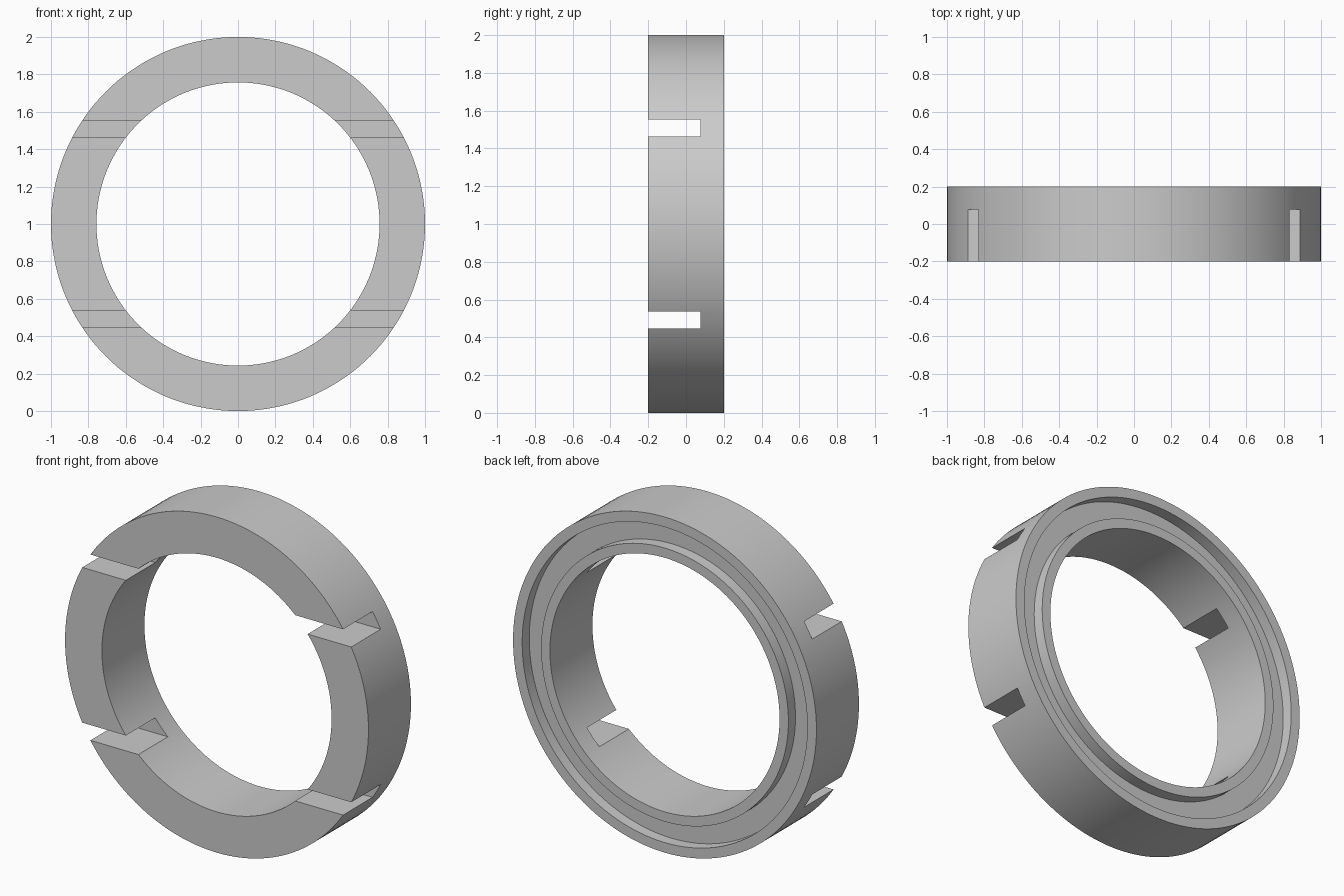
import bpy, bmesh, math
from mathutils import Matrix, Vector

if "Cube" in bpy.data.objects:
    bpy.data.objects.remove(bpy.data.objects["Cube"], do_unlink=True)

OUTER, INNER = 1.0, 0.757
FRONT, BACK = -0.2, 0.2
GROOVE_OUT, GROOVE_IN, FLOOR = 0.94, 0.815, 0.133
SLOT_Z, SLOT_H, SLOT_END = 0.508, 0.091, 0.077
STEPS = 144

grey = bpy.data.materials.new("plain grey")
grey.use_nodes = True
grey.diffuse_color = (0.6, 0.6, 0.6, 1)
grey.node_tree.nodes["Principled BSDF"].inputs["Base Color"].default_value = (0.6, 0.6, 0.6, 1)


def add_object(name, bm):
    bmesh.ops.recalc_face_normals(bm, faces=bm.faces)
    mesh = bpy.data.meshes.new(name)
    bm.to_mesh(mesh)
    bm.free()
    mesh.materials.append(grey)
    obj = bpy.data.objects.new(name, mesh)
    bpy.context.collection.objects.link(obj)
    return obj


# Ring body: cross-section (radius, depth) with a groove in the back, turned about y
section = [(INNER, FRONT), (OUTER, FRONT), (OUTER, BACK), (GROOVE_OUT, BACK),
           (GROOVE_OUT, FLOOR), (GROOVE_IN, FLOOR), (GROOVE_IN, BACK), (INNER, BACK)]
bm = bmesh.new()
verts = [bm.verts.new((r, y, 1)) for r, y in section]
edges = [bm.edges.new((v, verts[i - 1])) for i, v in enumerate(verts)]
bmesh.ops.spin(bm, geom=verts + edges, cent=(0, 0, 1), axis=(0, 1, 0),
               angle=math.tau, steps=STEPS, use_duplicate=False)
bmesh.ops.remove_doubles(bm, verts=bm.verts, dist=0.0001)
ring = add_object("slotted_ring", bm)

# Two straight bars cut the four slots in the front
bm = bmesh.new()
depth = SLOT_END - FRONT + 0.1
for side in (-1, 1):
    place = Matrix.Translation(Vector((0, SLOT_END - depth / 2, 1 + side * SLOT_Z)))
    bmesh.ops.create_cube(bm, size=1, matrix=place @ Matrix.Diagonal((3, depth, SLOT_H, 1)))
cutter = add_object("slot_cutter", bm)
cutter.hide_render = True

cut = ring.modifiers.new("slots", 'BOOLEAN')
cut.operation = 'DIFFERENCE'
cut.solver = 'EXACT'
cut.object = cutter

bpy.ops.object.select_all(action='DESELECT')
ring.select_set(True)
bpy.context.view_layer.objects.active = ring
bpy.ops.object.modifier_apply(modifier=cut.name)
bpy.data.objects.remove(cutter, do_unlink=True)
bpy.ops.object.shade_smooth_by_angle(angle=math.radians(30))
